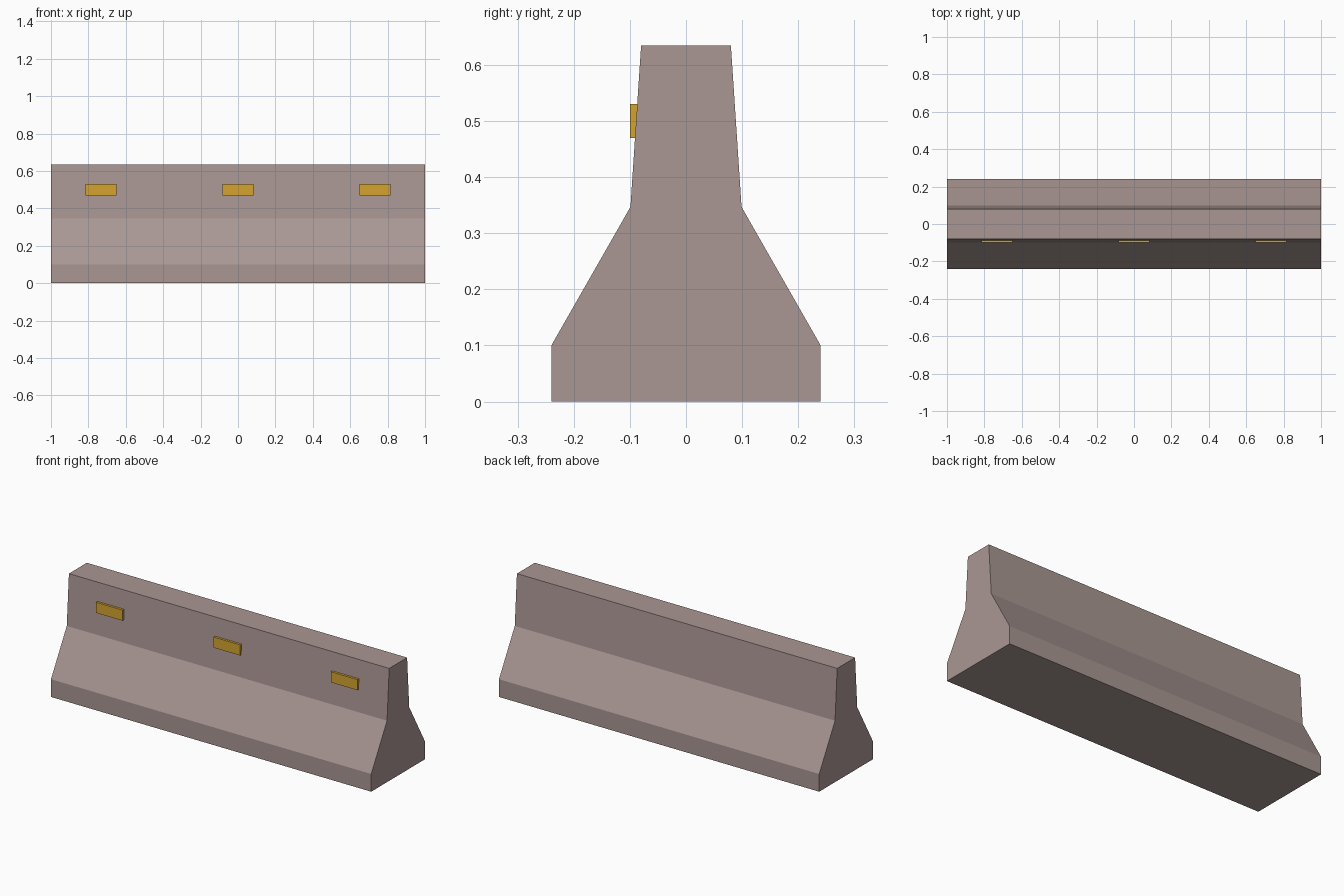
import bpy, bmesh

if "Cube" in bpy.data.objects:
    bpy.data.objects.remove(bpy.data.objects["Cube"])


def material(name, color):
    m = bpy.data.materials.new(name)
    m.diffuse_color = (*color, 1)
    m.use_nodes = True
    m.node_tree.nodes["Principled BSDF"].inputs["Base Color"].default_value = m.diffuse_color
    return m


def extrude_x(name, profile, x0, x1, mat):
    """Solid made by extruding a (y, z) profile along x."""
    bm = bmesh.new()
    face = bm.faces.new([bm.verts.new((x0, y, z)) for y, z in profile])
    new = bmesh.ops.extrude_face_region(bm, geom=[face])["geom"]
    moved = [v for v in new if isinstance(v, bmesh.types.BMVert)]
    bmesh.ops.translate(bm, vec=(x1 - x0, 0, 0), verts=moved)
    # the starting cap is kept by the extrusion, so the solid is closed
    bmesh.ops.recalc_face_normals(bm, faces=bm.faces)
    mesh = bpy.data.meshes.new(name)
    bm.to_mesh(mesh)
    bm.free()
    mesh.materials.append(mat)
    ob = bpy.data.objects.new(name, mesh)
    bpy.context.collection.objects.link(ob)
    return ob


concrete = material("concrete", (0.40, 0.31, 0.295))
amber = material("amber", (0.66, 0.37, 0.03))

# Concrete barrier: mirrored half profile
half = [(0.24, 0), (0.24, 0.10), (0.099, 0.347), (0.08, 0.635)]
profile = half + [(-y, z) for y, z in reversed(half)]
extrude_x("barrier_body", profile, -1, 1, concrete)

# Reflector plates set into the front face
plate = [(-0.10, 0.47), (-0.08, 0.47), (-0.08, 0.53), (-0.10, 0.53)]
for i, x in enumerate((-0.733, 0, 0.733)):
    extrude_x(f"reflector_{i + 1}", plate, x - 0.083, x + 0.083, amber)
